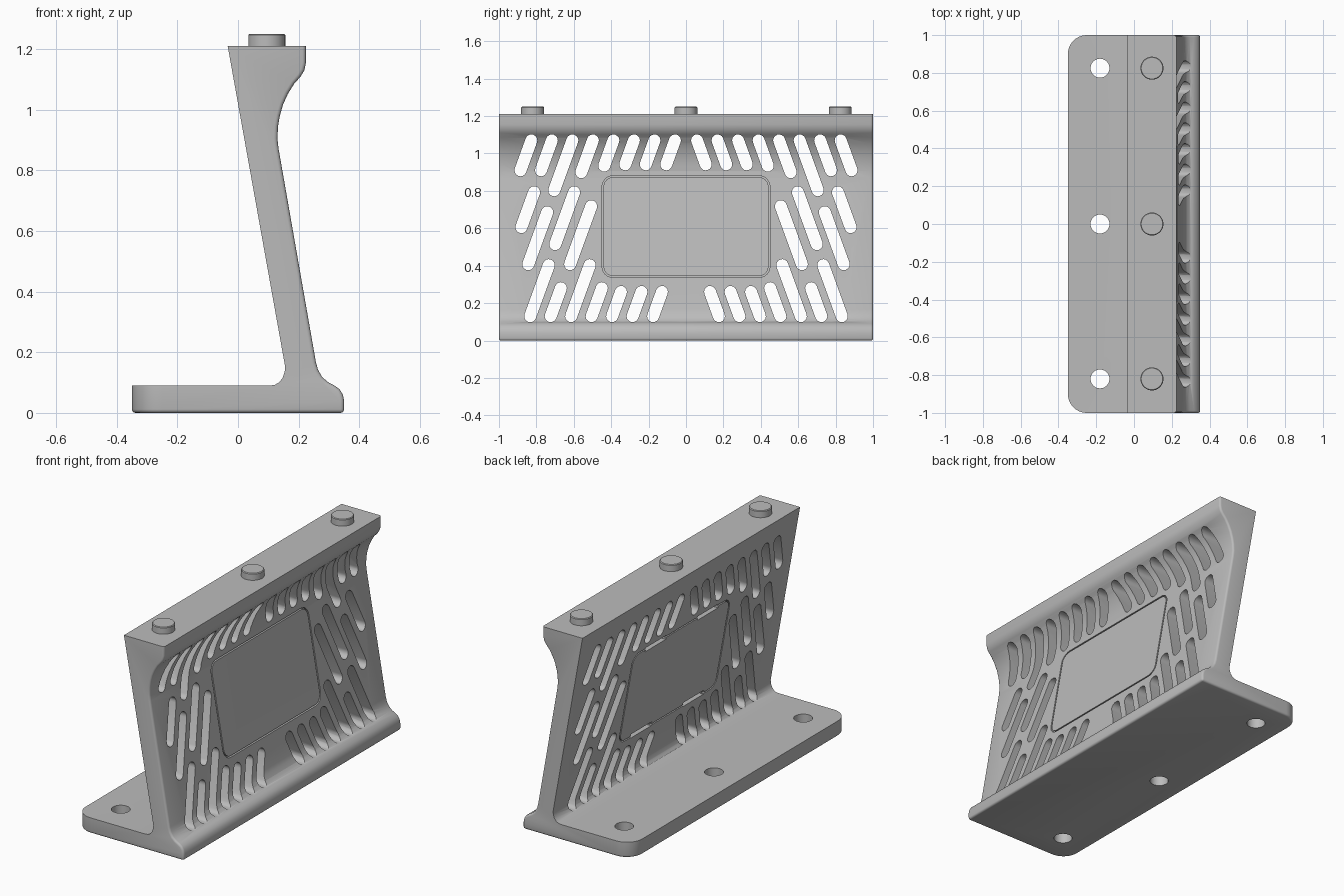
import bpy, bmesh, math
from mathutils import Vector

cube = bpy.data.objects.get("Cube")
if cube:
    bpy.data.objects.remove(cube, do_unlink=True)

grey = bpy.data.materials.new("light grey")
grey.use_nodes = True
COLOUR = (0.5, 0.5, 0.5, 1)
grey.diffuse_color = COLOUR
grey.node_tree.nodes["Principled BSDF"].inputs["Base Color"].default_value = COLOUR

LEAN = 0.364          # sideways lean of the vent slots
PEG_ROWS = (-0.82, 0, 0.825)


def front_x(z):
    return 0.257 - 0.175 * (z - 0.167)


def back_x(z):
    return 0.155 - 0.179 * (z - 0.155)


def finish(bm, name):
    bmesh.ops.recalc_face_normals(bm, faces=bm.faces)
    mesh = bpy.data.meshes.new(name)
    bm.to_mesh(mesh)
    bm.free()
    mesh.materials.append(grey)
    obj = bpy.data.objects.new(name, mesh)
    bpy.context.scene.collection.objects.link(obj)
    return obj


def prism(bm, outline, offset):
    """Extrude a planar outline along an offset vector."""
    face = bm.faces.new([bm.verts.new(p) for p in outline])
    ext = bmesh.ops.extrude_face_region(bm, geom=[face], use_keep_orig=True)
    moved = [g for g in ext["geom"] if isinstance(g, bmesh.types.BMVert)]
    bmesh.ops.translate(bm, verts=moved, vec=offset)


def arc(cx, cy, r, start, end, steps):
    angles = [math.radians(start + (end - start) * i / steps) for i in range(steps + 1)]
    return [(cx + r * math.cos(a), cy + r * math.sin(a)) for a in angles]


def cut(target, cutter):
    mod = target.modifiers.new("cut", "BOOLEAN")
    mod.operation, mod.solver, mod.object = "DIFFERENCE", "EXACT", cutter
    bpy.context.view_layer.objects.active = target
    bpy.ops.object.modifier_apply(modifier=mod.name)
    bpy.data.objects.remove(cutter, do_unlink=True)


# Bracket body: side profile pulled along the length
profile = [(-0.35, 0), (0.35, 0), (0.35, 0.04), (0.346, 0.06), (0.335, 0.078),
           (0.318, 0.09), (0.296, 0.102), (0.277, 0.119), (0.264, 0.142), (0.257, 0.167),
           (0.134, 0.87), (0.13, 0.905), (0.132, 0.945), (0.138, 0.98), (0.149, 1.018),
           (0.165, 1.053), (0.185, 1.085), (0.207, 1.11), (0.219, 1.13), (0.224, 1.155),
           (0.224, 1.21), (-0.034, 1.21), (0.155, 0.155), (0.154, 0.135), (0.147, 0.115),
           (0.135, 0.1), (0.12, 0.092), (0.1, 0.09), (-0.35, 0.09)]
bm = bmesh.new()
prism(bm, [(x, -1, z) for x, z in profile], (0, 2, 0))

# Round the free corners of the base
corners = [e for e in bm.edges if all(v.co.x < -0.34 for v in e.verts)
           and abs(e.verts[0].co.z - e.verts[1].co.z) > 0.05]
bmesh.ops.bevel(bm, geom=corners, offset=0.1, segments=10, profile=0.5, affect="EDGES")


def soft_edge(e):
    a, b = e.verts[0].co, e.verts[1].co
    bottom = a.z < 0.001 and b.z < 0.001
    at_end = abs(a.y) > 0.999 and abs(b.y) > 0.999 and a.y * b.y > 0
    outer = all(p.x > front_x(p.z) - 0.03 and 0.03 < p.z for p in (a, b))
    rise = any(p.z < 0.001 for p in (a, b)) and min(a.x, b.x) > 0.34
    return bottom or (at_end and (outer or rise) and max(a.x, b.x) > 0.12
                      and not (a.z > 1.2 and b.z > 1.2))


bmesh.ops.bevel(bm, geom=[e for e in bm.edges if soft_edge(e)], offset=0.012,
                segments=3, profile=0.5, affect="EDGES", clamp_overlap=True)
body = finish(bm, "bracket_body")

# Leaning vent slots as (y at top, top z, bottom z), mirrored across the middle
slots = []
for i, low in enumerate((0.942, 0.942, 0.942, 0.935, 0.9, 0.803, 0.91, 0.91)):
    slots.append((0.059 + 0.1097 * i, 1.07, low))
for i, top in enumerate((0.26, 0.26, 0.26, 0.28, 0.403, 0.28, 0.403)):
    slots.append((0.176 + 0.1095 * i - LEAN * (top - 0.13), top, 0.13))
slots += [(0.507, 0.718, 0.408), (0.598, 0.793, 0.515),
          (0.742, 0.686, 0.408), (0.812, 0.793, 0.606)]
tilt = math.degrees(math.atan(LEAN))
bm = bmesh.new()
for side in (1, -1):
    for y, top, low in slots:
        outline = arc(y, top, 0.032, tilt, tilt + 180, 8)
        outline += arc(y + LEAN * (top - low), low, 0.032, tilt + 180, tilt + 360, 8)
        prism(bm, [(-0.3, side * p, z) for p, z in outline], (0.9, 0, 0))
cut(body, finish(bm, "slot_cutter"))

# Mounting holes through the base
bm = bmesh.new()
for y in PEG_ROWS:
    prism(bm, [(px, py, -0.1) for px, py in arc(-0.18, y, 0.05, 0, 350, 35)], (0, 0, 0.3))
cut(body, finish(bm, "hole_cutter"))


# Fine groove outlining the panel on both faces of the wall
def rounded_rect(w, h, r, cz):
    pts = []
    for k, (sy, sz) in enumerate(((1, 1), (-1, 1), (-1, -1), (1, -1))):
        pts += arc(sy * (w - r), cz + sz * (h - r), r, 90 * k, 90 * k + 90, 6)
    return pts


for face_x in (front_x, back_x):
    bm = bmesh.new()
    loops = []
    for grow, depth in ((0.004, 0.015), (0.004, -0.015), (-0.004, -0.015), (-0.004, 0.015)):
        pts = rounded_rect(0.445 + grow, 0.268 + grow, 0.055 + grow, 0.609)
        loops.append([bm.verts.new((face_x(z) + depth, y, z)) for y, z in pts])
    n = len(loops[0])
    for k in range(4):
        a, b = loops[k], loops[(k + 1) % 4]
        for i in range(n):
            j = (i + 1) % n
            bm.faces.new((a[i], a[j], b[j], b[i]))
    cut(body, finish(bm, "groove_cutter"))

# Latch slits at the top and bottom of the panel, on the back
bm = bmesh.new()
for z in (0.345, 0.873):
    for y in (-0.24, 0.24):
        made = bmesh.ops.create_cube(bm, size=1)
        bmesh.ops.scale(bm, verts=made["verts"], vec=(0.06, 0.19, 0.025))
        bmesh.ops.translate(bm, verts=made["verts"], vec=(back_x(z), y, z))
cut(body, finish(bm, "slit_cutter"))

# Locating pegs on the top
pegs = []
for y in PEG_ROWS:
    bm = bmesh.new()
    prism(bm, [(px, py, 1.2) for px, py in arc(0.095, y, 0.061, 0, 350, 35)], (0, 0, 0.05))
    rim = [e for e in bm.edges if all(v.co.z > 1.24 for v in e.verts)]
    bmesh.ops.bevel(bm, geom=rim, offset=0.004, segments=1, affect="EDGES")
    pegs.append(finish(bm, "top_peg"))

# Smooth the rounded surfaces, keep the edges crisp
bpy.ops.object.select_all(action="DESELECT")
for obj in [body] + pegs:
    obj.select_set(True)
bpy.context.view_layer.objects.active = body
bpy.ops.object.shade_smooth_by_angle(angle=math.radians(32))
